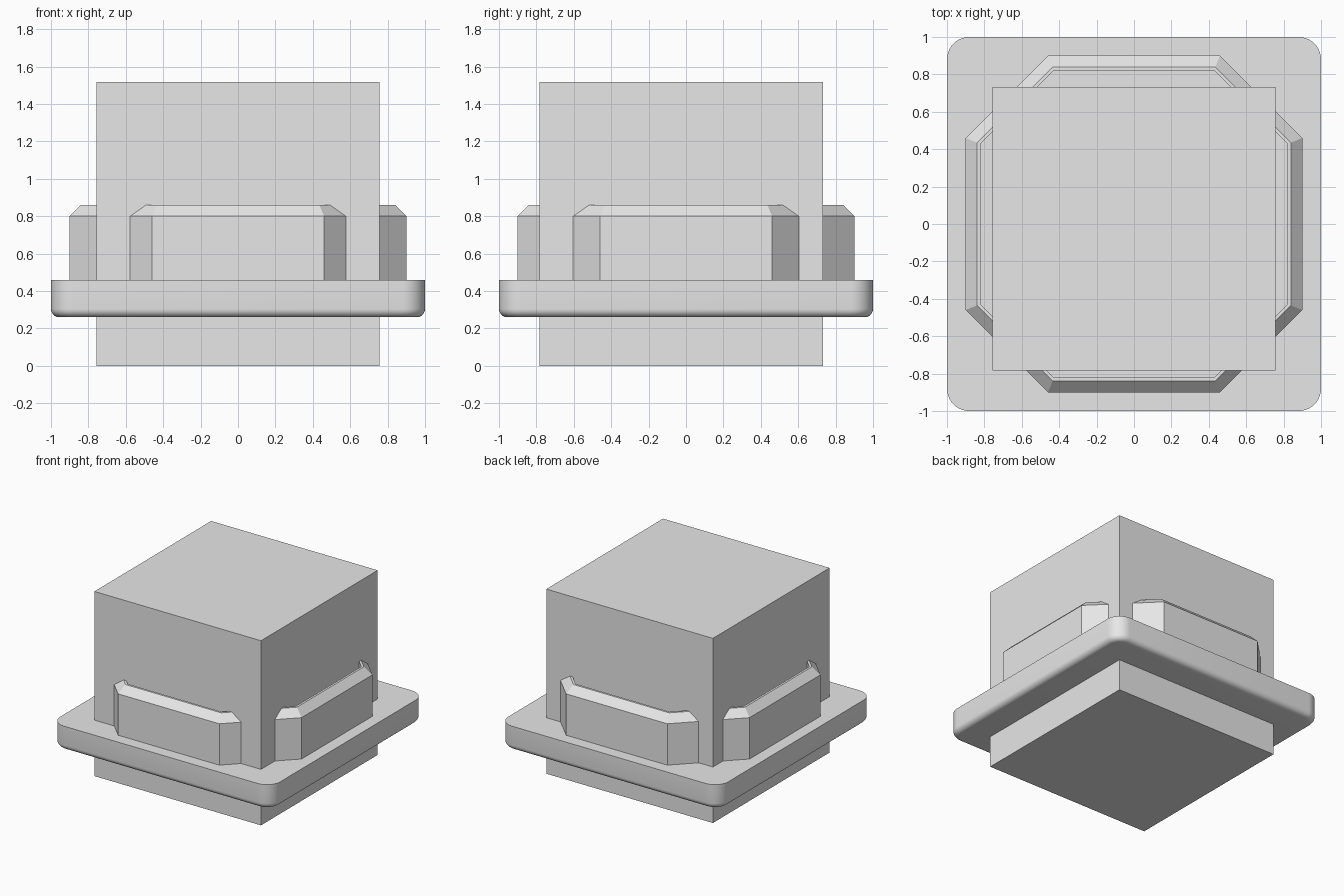
import bpy
import bmesh
import math

if "Cube" in bpy.data.objects:
    bpy.data.objects.remove(bpy.data.objects["Cube"])

grey = bpy.data.materials.new("light grey")
grey.diffuse_color = (0.8, 0.8, 0.8, 1)
grey.use_nodes = True
grey.node_tree.nodes["Principled BSDF"].inputs["Base Color"].default_value = grey.diffuse_color


def loft(name, loops, caps=False, closed=False, smooth=False):
    """Bridge matching loops of points into one object."""
    bm = bmesh.new()
    rings = [[bm.verts.new(p) for p in loop] for loop in loops]
    pairs = list(zip(rings, rings[1:]))
    if closed:
        pairs.append((rings[-1], rings[0]))
    for a, b in pairs:
        n = len(a)
        for i in range(n):
            j = (i + 1) % n
            bm.faces.new((a[i], a[j], b[j], b[i]))
    if caps:
        bm.faces.new(rings[0][::-1])
        bm.faces.new(rings[-1])
    bmesh.ops.recalc_face_normals(bm, faces=bm.faces)
    mesh = bpy.data.meshes.new(name)
    bm.to_mesh(mesh)
    bm.free()
    mesh.materials.append(grey)
    obj = bpy.data.objects.new(name, mesh)
    bpy.context.collection.objects.link(obj)
    if smooth:
        bpy.context.view_layer.objects.active = obj
        obj.select_set(True)
        bpy.ops.object.shade_smooth_by_angle(angle=math.radians(35))
        obj.select_set(False)
    return obj


def rounded_square(half, radius, z, steps=10):
    pts = []
    for k, (sx, sy) in enumerate(((1, 1), (-1, 1), (-1, -1), (1, -1))):
        for i in range(steps + 1):
            a = math.pi / 2 * (k + i / steps)
            pts.append((sx * (half - radius) + radius * math.cos(a),
                        sy * (half - radius) + radius * math.sin(a), z))
    return pts


def octagon(half, corner, z):
    h, c = half, corner
    return [(h, -c, z), (h, c, z), (c, h, z), (-c, h, z),
            (-h, c, z), (-h, -c, z), (-c, -h, z), (c, -h, z)]


# central block, set slightly towards the front
def block_loop(z):
    return [(x, y, z) for x, y in ((0.757, -0.783), (0.757, 0.732),
                                   (-0.757, 0.732), (-0.757, -0.783))]


loft("block", [block_loop(0), block_loop(1.517)], caps=True)

# base plate with rounded corners and a rounded lower edge
EDGE = 0.045
plate = []
for i in range(7):
    a = math.pi / 2 * i / 6
    inset = EDGE * (1 - math.sin(a))
    plate.append(rounded_square(1 - inset, 0.12 - inset,
                                0.26 + EDGE * (1 - math.cos(a))))
plate.append(rounded_square(1, 0.12, 0.46))
loft("plate", plate, caps=True, smooth=True)

# hollow eight-sided collar with a chamfered rim
loft("collar", [octagon(0.90, 0.46, 0.455), octagon(0.90, 0.46, 0.80),
                octagon(0.84, 0.435, 0.86), octagon(0.822, 0.427, 0.86),
                octagon(0.822, 0.427, 0.455)], closed=True)
